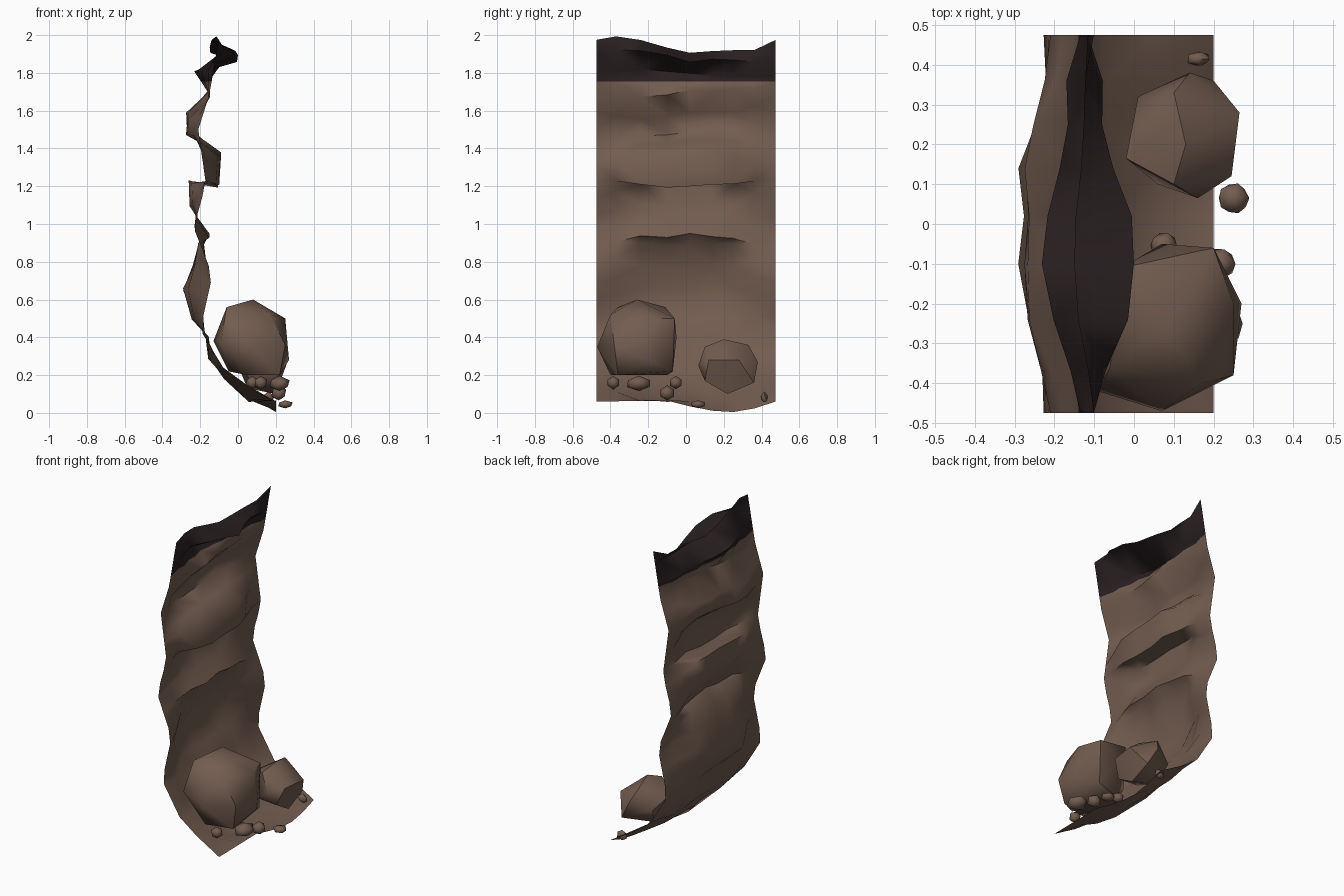
import bpy, bmesh, random
from math import radians
from mathutils import Vector

random.seed(4)
if "Cube" in bpy.data.objects:
    bpy.data.objects.remove(bpy.data.objects["Cube"])


def material(name, rgb):
    mat = bpy.data.materials.new(name)
    mat.use_nodes = True
    mat.diffuse_color = (*rgb, 1)
    mat.node_tree.nodes["Principled BSDF"].inputs["Base Color"].default_value = (*rgb, 1)
    return mat


rock = material("brown rock", (0.17, 0.108, 0.08))
soil = material("dark soil", (0.022, 0.014, 0.015))


def finish(bm, name, mats, angle):
    mesh = bpy.data.meshes.new(name)
    bm.to_mesh(mesh)
    bm.free()
    obj = bpy.data.objects.new(name, mesh)
    bpy.context.collection.objects.link(obj)
    for mat in mats:
        mesh.materials.append(mat)
    bpy.ops.object.select_all(action="DESELECT")
    obj.select_set(True)
    bpy.context.view_layer.objects.active = obj
    bpy.ops.object.shade_smooth_by_angle(angle=radians(angle))


def sample(points, t):
    """Linear interpolation along (key, value) pairs."""
    for (a, va), (b, vb) in zip(points, points[1:]):
        if t <= b:
            return va + (vb - va) * (t - a) / (b - a)
    return points[-1][1]


# Cliff sheet: side-edge profile (z, x) and middle profile (x, z)
edge = [(0.06, 0.2), (0.21, -0.06), (0.44, -0.2), (0.73, -0.135), (0.98, -0.235),
        (1.21, -0.17), (1.5, -0.21), (1.69, -0.15), (1.87, -0.12), (1.98, -0.1)]
middle = [(0.2, 0.02), (0.06, 0.07), (-0.08, 0.19), (-0.15, 0.28), (-0.16, 0.4),
          (-0.24, 0.5), (-0.285, 0.66), (-0.24, 0.78), (-0.205, 0.89), (-0.145, 0.94),
          (-0.21, 1.02), (-0.25, 1.1), (-0.26, 1.22), (-0.1, 1.2), (-0.085, 1.37),
          (-0.18, 1.43), (-0.275, 1.49), (-0.275, 1.58), (-0.15, 1.7), (-0.23, 1.8),
          (0, 1.88), (-0.15, 1.93)]
top_line = [(-0.475, 1.975), (-0.33, 2.0), (0, 1.905), (0.2, 1.92), (0.36, 1.92), (0.475, 1.975)]
foot_line = [(-0.475, 0.06), (-0.1, 0.065), (0.08, 0.02), (0.22, 0), (0.35, 0.02), (0.475, 0.06)]
# Columns: y, strength of the relief on the wall, strength on the top band
columns = [(-0.475, 0, 0), (-0.37, 0.3, 0.3), (-0.24, 0.85, 0.8), (-0.1, 1, 1),
           (0.02, 0.9, 0.9), (0.14, 1, 0.55), (0.25, 0.7, 0.4), (0.36, 0.25, 0.3),
           (0.475, 0, 0)]

bm = bmesh.new()
grid = []
last = len(middle) - 1
for y, wall, band in columns:
    line = []
    for i, (mx, mz) in enumerate(middle):
        weight = band if mz > 1.75 else wall
        inner = wall > 0 and 0 < i < last
        # Rows even out towards the sides and slope slightly in the upper wall
        even = 0.06 + 1.89 * i / last
        z = even + (mz - even) * min(1, weight * 1.3)
        if inner:
            z += random.uniform(-0.012, 0.012) + (0.07 * y if 1.4 < mz < 1.75 else 0)
        if i == 0:
            z = sample(foot_line, y)
        elif i == last:
            z = sample(top_line, y)
        elif mz > 1.75:
            z += (sample(top_line, y) - 1.93) * (mz - 1.75) / 0.18
        ex = sample(edge, z if i else 0.06)
        x = ex + (mx - ex) * weight + (random.uniform(-0.008, 0.008) if inner else 0)
        line.append(bm.verts.new((x, y, z)))
    grid.append(line)
for left, right in zip(grid, grid[1:]):
    for i in range(last):
        bm.faces.new((left[i], right[i], right[i + 1], left[i + 1]))
bmesh.ops.triangulate(bm, faces=bm.faces[:])

# Dark topsoil band above a cut line
cut = 1.755
bmesh.ops.bisect_plane(bm, geom=bm.verts[:] + bm.edges[:] + bm.faces[:],
                       plane_co=(0, 0, cut), plane_no=(0, 0, 1))
for face in bm.faces:
    face.material_index = int(face.calc_center_median().z > cut)
finish(bm, "cliff_face", [rock, soil], 65)


# Boulders: faceted hulls around a few corner points
def boulder(name, corners):
    hull = bmesh.new()
    for co in corners:
        hull.verts.new(co)
    bmesh.ops.convex_hull(hull, input=hull.verts[:])
    bmesh.ops.recalc_face_normals(hull, faces=hull.faces[:])
    finish(hull, name, [rock], 45)


boulder("large_boulder", [
    (0.08, -0.26, 0.6), (-0.06, -0.36, 0.56), (-0.03, -0.11, 0.56), (0.17, -0.4, 0.52),
    (0.2, -0.06, 0.5), (0.25, -0.2, 0.5), (-0.13, -0.25, 0.38), (-0.09, -0.42, 0.38),
    (0.07, -0.47, 0.35), (0.25, -0.38, 0.36), (0.07, -0.05, 0.4), (0.27, -0.2, 0.28),
    (0.2, -0.07, 0.22), (0.05, -0.4, 0.2), (0.22, -0.36, 0.2), (0.05, -0.1, 0.2),
    (-0.05, -0.25, 0.22)])
boulder("small_boulder", [
    (0.13, 0.2, 0.39), (0.1, 0.33, 0.36), (0.14, 0.38, 0.27), (0.265, 0.28, 0.28),
    (0.245, 0.12, 0.28), (0.16, 0.065, 0.25), (0.1, 0.1, 0.35), (-0.02, 0.165, 0.3),
    (0.01, 0.32, 0.24), (0.2, 0.36, 0.16), (0.2, 0.22, 0.1), (0.06, 0.1, 0.18),
    (0.2, 0.1, 0.17), (0.05, 0.25, 0.13)])

# Pebbles: jittered icospheres (centre, radii)
pebbles = [((0.25, 0.065, 0.045), (0.042, 0.042, 0.022)),
           ((0.075, -0.055, 0.16), (0.036, 0.036, 0.034)),
           ((0.215, -0.1, 0.105), (0.042, 0.042, 0.04)),
           ((0.22, -0.25, 0.155), (0.06, 0.07, 0.04)),
           ((0.16, 0.415, 0.08), (0.034, 0.02, 0.032)),
           ((0.12, -0.385, 0.16), (0.036, 0.036, 0.036))]
for number, (centre, radii) in enumerate(pebbles, 1):
    ball = bmesh.new()
    bmesh.ops.create_icosphere(ball, subdivisions=1, radius=1)
    for vert in ball.verts:
        co = vert.co * random.uniform(0.94, 1.06)
        vert.co = Vector(centre) + Vector(c * r for c, r in zip(co, radii))
    finish(ball, f"pebble_{number}", [rock], 60)
